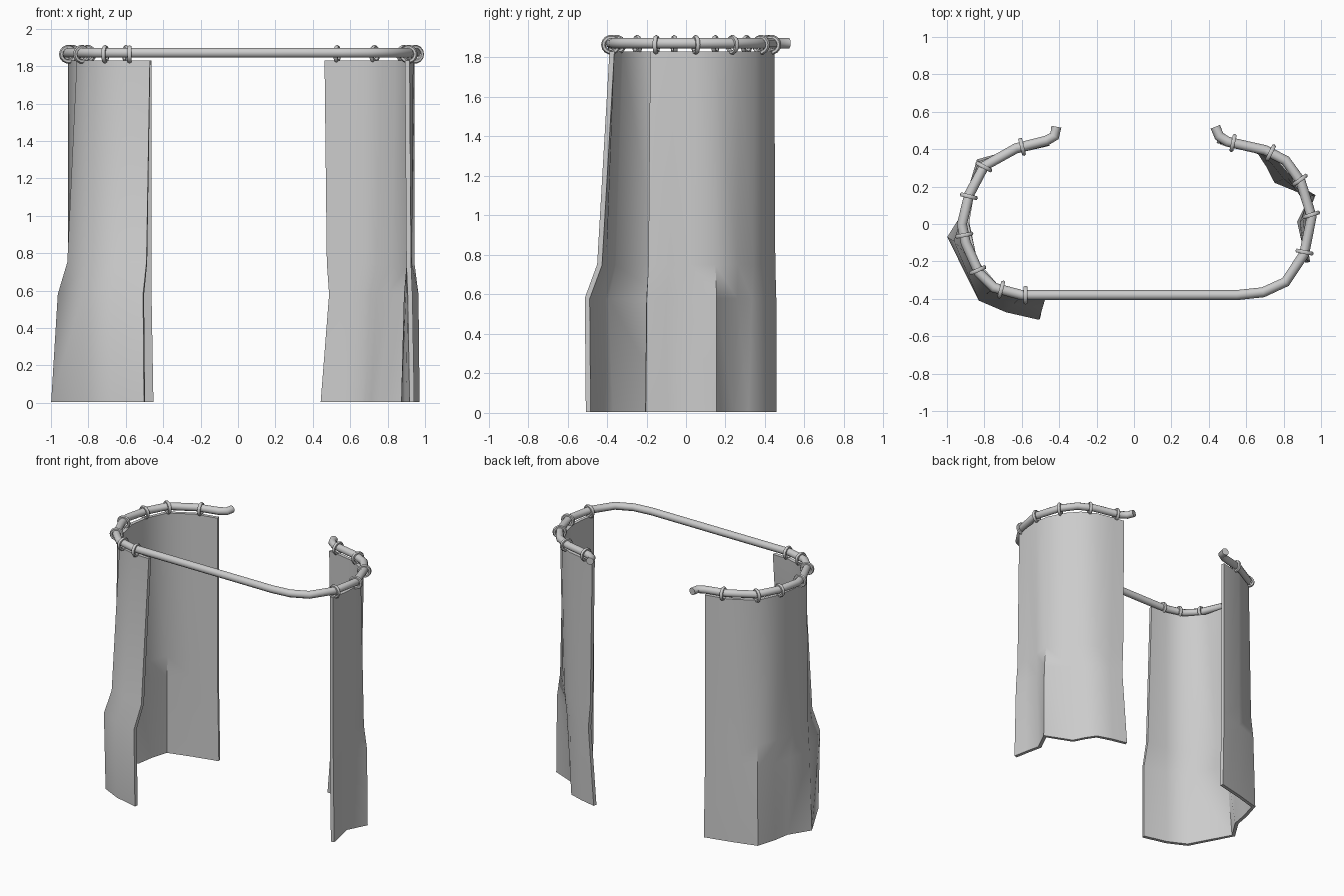
import bpy
import math
from mathutils import Vector

if "Cube" in bpy.data.objects:
    bpy.data.objects.remove(bpy.data.objects["Cube"], do_unlink=True)

# Single plain grey
grey = bpy.data.materials.new("plain_grey")
grey.use_nodes = True
colour = (0.6, 0.6, 0.6, 1)
grey.diffuse_color = colour
grey.node_tree.nodes["Principled BSDF"].inputs["Base Color"].default_value = colour

RAIL_Z = 1.872
RAIL_RADIUS = 0.027


def finish(obj, angle=40):
    obj.data.materials.clear()
    obj.data.materials.append(grey)
    bpy.ops.object.select_all(action='DESELECT')
    obj.select_set(True)
    bpy.context.view_layer.objects.active = obj
    bpy.ops.object.shade_smooth_by_angle(angle=math.radians(angle))


# Bent rail, open at the back
rail_path = [
    (-.415, .52), (-.425, .47), (-.47, .445), (-.63, .405), (-.80, .31),
    (-.88, .16), (-.92, 0), (-.90, -.10), (-.83, -.26), (-.75, -.34),
    (-.60, -.38), (.55, -.38), (.69, -.365), (.81, -.31), (.91, -.16),
    (.95, .04), (.89, .23), (.81, .34), (.70, .395), (.50, .44),
    (.455, .47), (.435, .52)]
curve = bpy.data.curves.new("rail", 'CURVE')
curve.dimensions = '3D'
curve.bevel_depth = RAIL_RADIUS
curve.bevel_resolution = 3
curve.use_fill_caps = True
spline = curve.splines.new('POLY')
spline.points.add(len(rail_path) - 1)
for point, (x, y) in zip(spline.points, rail_path):
    point.co = (x, y, RAIL_Z, 1)
rail = bpy.data.objects.new("rail", curve)
bpy.context.collection.objects.link(rail)
bpy.ops.object.select_all(action='DESELECT')
rail.select_set(True)
bpy.context.view_layer.objects.active = rail
bpy.ops.object.convert(target='MESH')
rail = bpy.context.view_layer.objects.active
finish(rail, 50)


# Rings threaded on the rail
def nearest_on_rail(p):
    best = None
    for a, b in zip(rail_path, rail_path[1:]):
        a, b = Vector(a), Vector(b)
        d = b - a
        t = min(1, max(0, (p - a).dot(d) / d.length_squared))
        q = a + d * t
        if best is None or (q - p).length < best[0]:
            best = ((q - p).length, q, d.normalized())
    return best[1], best[2]


ring_spots = [(-.60, .42), (-.81, .31), (-.89, .15), (-.91, -.06),
              (-.82, -.24), (-.71, -.35), (-.58, -.38),
              (.53, .435), (.73, .38), (.88, .23), (.95, .05), (.91, -.15)]
for i, spot in enumerate(ring_spots):
    pos, tangent = nearest_on_rail(Vector(spot))
    bpy.ops.mesh.primitive_torus_add(
        major_radius=.038, minor_radius=.012, major_segments=14,
        minor_segments=6, location=(pos.x, pos.y, RAIL_Z - .008))
    ring = bpy.context.object
    ring.name = f"ring_{i + 1}"
    ring.rotation_euler = Vector((tangent.x, tangent.y, 0)).to_track_quat('Z', 'Y').to_euler()
    finish(ring, 60)


# Curtains: lofted sections at the hem, the flare and the top
def curtain(name, hem, flare, top):
    above = [Vector(f).lerp(Vector(t), .5) for f, t in zip(flare, top)]
    levels = [(0.005, hem), (.58, flare), (.75, above), (1.83, top)]
    verts = [(p[0], p[1], z) for z, row in levels for p in row]
    n = len(hem)
    faces = [(r * n + c, r * n + c + 1, (r + 1) * n + c + 1, (r + 1) * n + c)
             for r in range(len(levels) - 1) for c in range(n - 1)]
    mesh = bpy.data.meshes.new(name)
    mesh.from_pydata(verts, [], faces)
    mesh.update()
    obj = bpy.data.objects.new(name, mesh)
    bpy.context.collection.objects.link(obj)
    finish(obj)
    # Cloth thickness goes in before the smoothing modifier, if there is one
    solid = obj.modifiers.new("thickness", 'SOLIDIFY')
    solid.thickness = .025
    solid.offset = 0
    solid.use_even_offset = True
    bpy.context.view_layer.objects.active = obj
    bpy.ops.object.modifier_apply(modifier=solid.name)
    finish(obj)


curtain("right_curtain",
        [(-.455, .43), (-.65, .385), (-.83, .335), (-.87, .20), (-.89, .08),
         (-.985, -.07), (-.82, -.38), (-.68, -.45), (-.50, -.495)],
        [(-.465, .43), (-.64, .39), (-.82, .325), (-.87, .20), (-.90, .06),
         (-.95, -.09), (-.82, -.40), (-.68, -.46), (-.505, -.50)],
        [(-.465, .43), (-.63, .395), (-.80, .30), (-.87, .15), (-.895, 0),
         (-.85, -.20), (-.74, -.33), (-.60, -.37), (-.47, -.375)])

curtain("left_curtain",
        [(.445, .445), (.56, .42), (.67, .385), (.72, .31), (.76, .23),
         (.955, .15), (.885, .01), (.91, -.10), (.93, -.205)],
        [(.49, .445), (.58, .42), (.68, .39), (.75, .325), (.81, .25),
         (.95, .15), (.90, .01), (.91, -.10), (.92, -.20)],
        [(.465, .435), (.56, .42), (.68, .395), (.78, .34), (.85, .26),
         (.91, .14), (.93, .04), (.925, -.06), (.905, -.18)])
